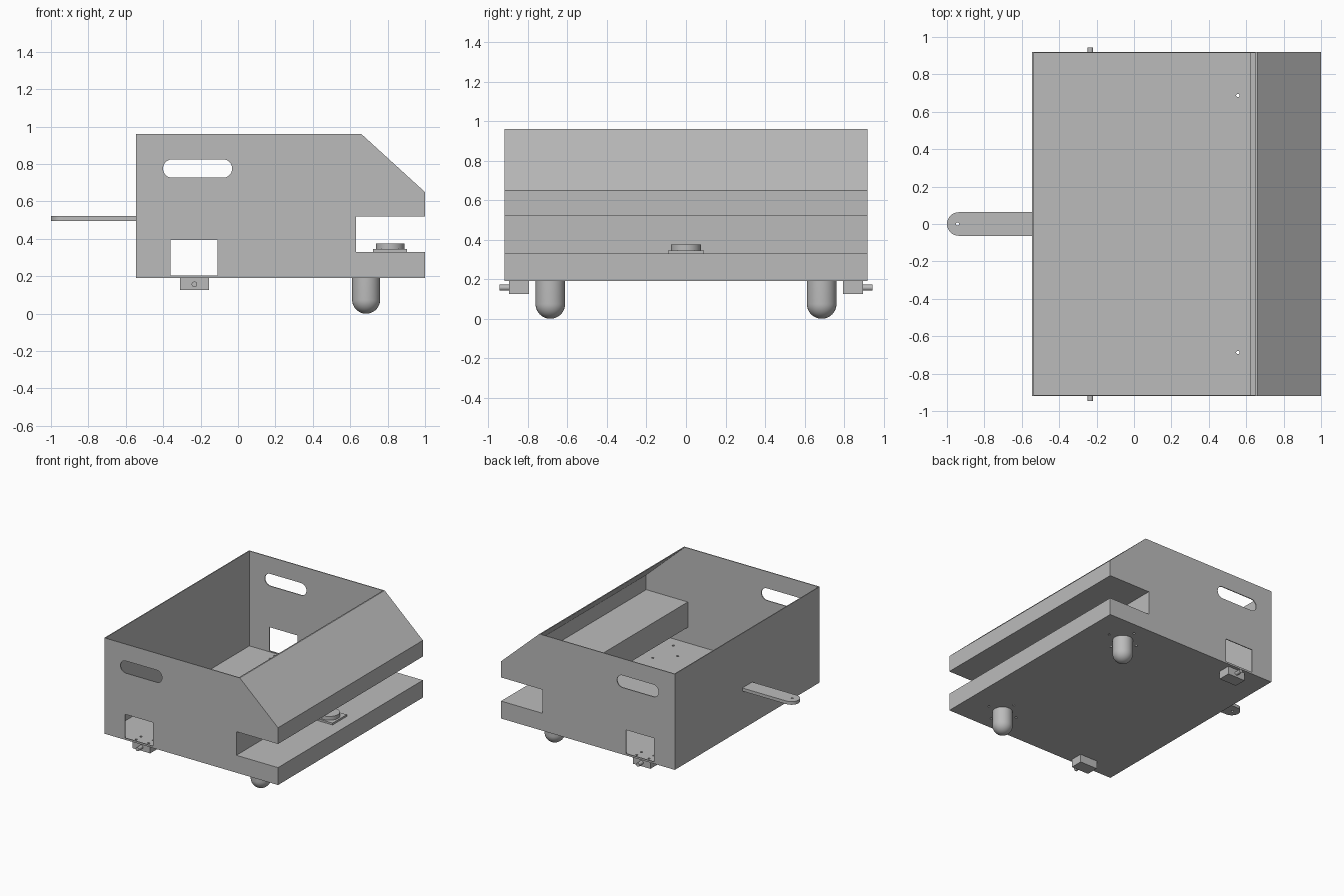
import bpy, bmesh, math
from mathutils import Matrix

old = bpy.data.objects.get("Cube")
if old:
    bpy.data.objects.remove(old, do_unlink=True)

grey = bpy.data.materials.new("plain grey")
grey.use_nodes = True
COLOUR = (0.5, 0.5, 0.5, 1)
grey.diffuse_color = COLOUR
grey.node_tree.nodes["Principled BSDF"].inputs["Base Color"].default_value = COLOUR


def finish(name, bm):
    bmesh.ops.recalc_face_normals(bm, faces=bm.faces)
    mesh = bpy.data.meshes.new(name)
    bm.to_mesh(mesh)
    bm.free()
    obj = bpy.data.objects.new(name, mesh)
    bpy.context.collection.objects.link(obj)
    mesh.materials.append(grey)
    return obj


def prism(name, outline, low, high, axis="Y"):
    """Extrude an outline along Y (points are x, z) or Z (points are x, y)."""
    bm = bmesh.new()
    place = (lambda a, b: (a, low, b)) if axis == "Y" else (lambda a, b: (a, b, low))
    face = bm.faces.new([bm.verts.new(place(a, b)) for a, b in outline])
    grown = bmesh.ops.extrude_face_region(bm, geom=[face])["geom"]
    step = (0, high - low, 0) if axis == "Y" else (0, 0, high - low)
    bmesh.ops.translate(bm, vec=step, verts=[v for v in grown if isinstance(v, bmesh.types.BMVert)])
    return finish(name, bm)


def rect(x0, x1, b0, b1):
    return [(x0, b0), (x1, b0), (x1, b1), (x0, b1)]


def arc(cx, cy, r, start, end, n=16):
    angles = [math.radians(start + (end - start) * i / n) for i in range(n + 1)]
    return [(cx + r * math.cos(a), cy + r * math.sin(a)) for a in angles]


def circle(cx, cy, r, n=32):
    return arc(cx, cy, r, 0, 360, n)[:-1]


def smooth(obj):
    bpy.ops.object.select_all(action="DESELECT")
    obj.select_set(True)
    bpy.context.view_layer.objects.active = obj
    bpy.ops.object.shade_smooth_by_angle(angle=math.radians(35))


def cut(obj, cutter):
    cutter.hide_render = True
    mod = obj.modifiers.new("cut", "BOOLEAN")
    mod.operation, mod.solver, mod.object = "DIFFERENCE", "EXACT", cutter
    bpy.context.view_layer.objects.active = obj
    bpy.ops.object.modifier_apply(modifier=mod.name)
    bpy.data.objects.remove(cutter, do_unlink=True)


# Folded sheet body: open top, sloped nose, slot across the end
T = 0.007
BACK, TIP, NOTCH, SLOPE = -0.545, 1.0, 0.63, 0.66
BASE, SHELF, ROOF, LIP, TOP = 0.19, 0.33, 0.52, 0.65, 0.96
HALF = 0.92
body = prism("body", [(BACK, BASE), (TIP, BASE), (TIP, SHELF), (NOTCH, SHELF), (NOTCH, ROOF),
                      (TIP, ROOF), (TIP, LIP), (SLOPE, TOP), (BACK, TOP)], -HALF, HALF)
cut(body, prism("hollow", [(BACK + T, BASE + T), (TIP - T, BASE + T), (TIP - T, SHELF - T),
                           (NOTCH - T, SHELF - T), (NOTCH - T, ROOF + T), (TIP - T, ROOF + T),
                           (TIP - T, LIP - T / 2), (SLOPE - 1.5 * T, TOP),
                           (SLOPE - 1.5 * T, TOP + 0.1), (BACK + T, TOP + 0.1)],
                -HALF + T, HALF - T))

# Hand slots and motor windows through both sides
cut(body, prism("slot_cutter", arc(-0.08, 0.776, 0.049, -90, 90) + arc(-0.352, 0.776, 0.049, 90, 270), -1, 1))
cut(body, prism("window_cutter", rect(-0.36, -0.11, 0.205, 0.395), -1, 1))

# Screw holes in the floor
CASTER_X, CASTER_Y, MOTOR_X, MOTOR_Y = 0.685, 0.687, -0.233, 0.85
for side in (-1, 1):
    holes = [(CASTER_X + dx, side * CASTER_Y + dy)
             for dx, dy in ((0.13, 0), (-0.13, 0), (0, 0.13), (0, -0.13))]
    holes += [(MOTOR_X + dx, side * MOTOR_Y + dy) for dx in (-0.055, 0.055) for dy in (-0.03, 0.03)]
    for x, y in holes:
        cut(body, prism("hole_cutter", circle(x, y, 0.009, 12), 0.18, 0.21, "Z"))

# Tow bar with rounded, drilled end
bar = prism("tow_bar", [(BACK + T / 2, -0.063), (BACK + T / 2, 0.063)] + arc(-0.937, 0, 0.063, 90, 270),
            0.496, 0.521, "Z")
cut(bar, prism("bar_hole_cutter", circle(-0.943, 0, 0.009, 12), 0.4, 0.6, "Z"))
smooth(bar)

for side, label in ((-1, "right"), (1, "left")):
    # Domed caster foot, made by spinning its half profile
    bm = bmesh.new()
    R = 0.075
    points = [(0, BASE), (R, BASE)] + arc(0, R, R, 0, -90, 12)
    verts = [bm.verts.new((r, 0, z)) for r, z in points]
    edges = [bm.edges.new(pair) for pair in zip(verts, verts[1:])]
    bmesh.ops.spin(bm, geom=verts + edges, cent=(0, 0, 0), axis=(0, 0, 1),
                   angle=2 * math.pi, steps=32)
    bmesh.ops.remove_doubles(bm, verts=bm.verts, dist=0.0005)
    bmesh.ops.translate(bm, vec=(CASTER_X, side * CASTER_Y, 0), verts=bm.verts)
    smooth(finish(label + "_caster", bm))

    # Motor block and its shaft
    near, far = sorted((side * 0.795, side * 0.895))
    prism(label + "_motor", rect(-0.31, -0.155, 0.126, BASE), near, far)
    near, far = sorted((side * 0.89, side * 0.945))
    smooth(prism(label + "_shaft", circle(MOTOR_X, 0.157, 0.015, 24), near, far))

# Round sensor on a square plate
prism("sensor_plate", rect(0.722, 0.904, -0.09, 0.09), SHELF, 0.345, "Z")
smooth(prism("sensor_disc", circle(0.813, 0, 0.076, 40), 0.345, 0.375, "Z"))
